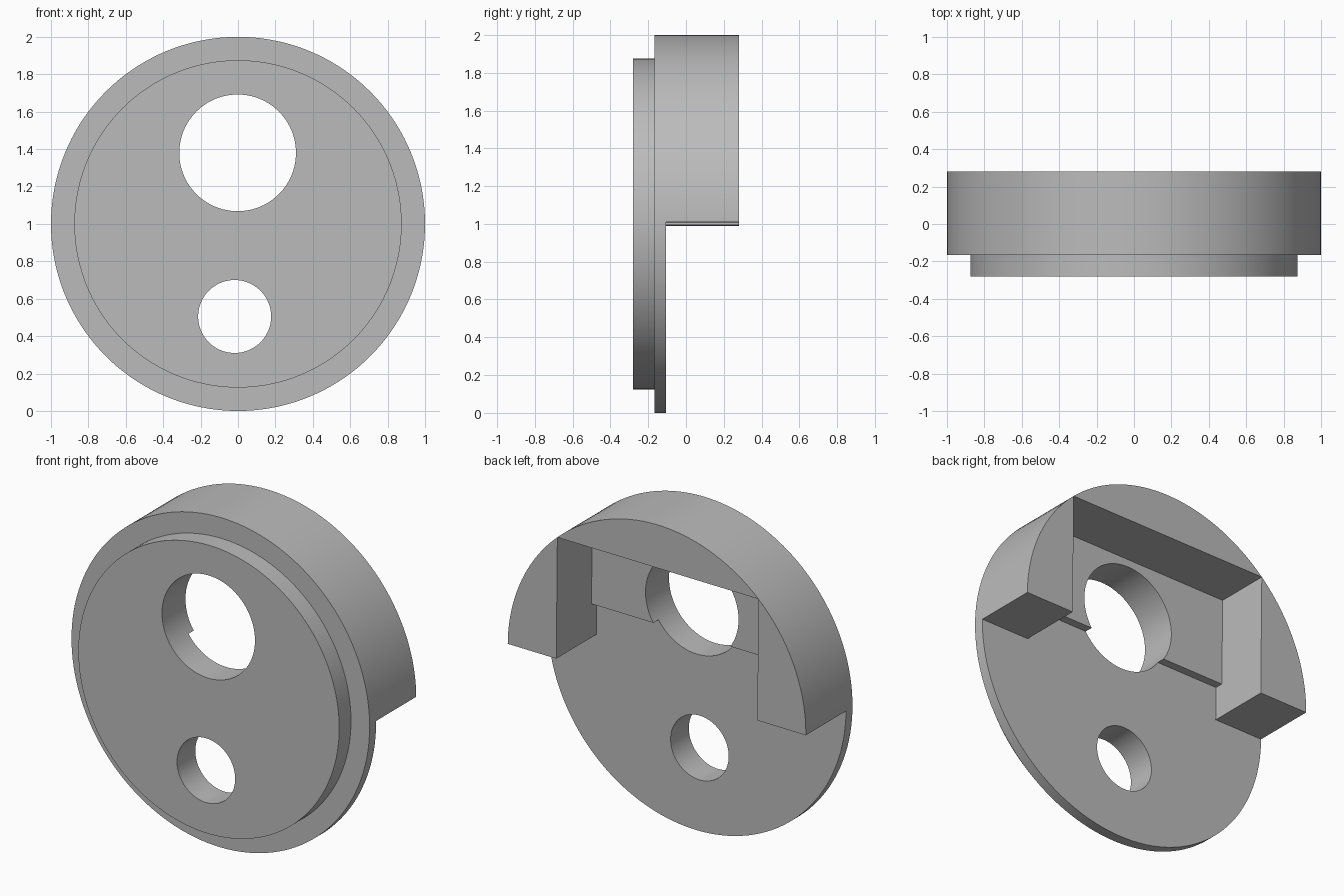
import bpy, bmesh, math
from mathutils import Matrix, Vector

if "Cube" in bpy.data.objects:
    bpy.data.objects.remove(bpy.data.objects["Cube"])

FRONT, STEP, PLATE, FLOOR, BACK = -0.28, -0.167, -0.105, -0.055, 0.28
TILT = Matrix.Rotation(-0.01, 4, 'Y')      # the rear cut sits very slightly turned
CENTRE = Matrix.Translation((0, 0, 1))

grey = bpy.data.materials.new("plain grey")
grey.use_nodes = True
colour = (0.5, 0.5, 0.5, 1)
grey.diffuse_color = colour
grey.node_tree.nodes["Principled BSDF"].inputs["Base Color"].default_value = colour


def make_object(name, bm):
    bmesh.ops.recalc_face_normals(bm, faces=bm.faces)
    mesh = bpy.data.meshes.new(name)
    bm.to_mesh(mesh)
    bm.free()
    mesh.materials.append(grey)
    ob = bpy.data.objects.new(name, mesh)
    bpy.context.collection.objects.link(ob)
    return ob


def lathe(name, profile, steps=144):
    """Turn (radius, y) points around the y axis through the disc centre."""
    bm = bmesh.new()
    verts = [bm.verts.new((r, y, 0)) for r, y in profile]
    edges = [bm.edges.new(pair) for pair in zip(verts, verts[1:])]
    bmesh.ops.spin(bm, geom=verts + edges, axis=(0, 1, 0), cent=(0, 0, 0),
                   angle=2 * math.pi, steps=steps, use_duplicate=False)
    bmesh.ops.remove_doubles(bm, verts=bm.verts, dist=1e-5)
    bm.transform(CENTRE)
    return make_object(name, bm)


def prism(name, outline, y0, y1, matrix):
    """Extrude an (x, z) outline from y0 to y1."""
    bm = bmesh.new()
    face = bm.faces.new([bm.verts.new((x, y0, z)) for x, z in outline])
    new = bmesh.ops.extrude_face_region(bm, geom=[face])["geom"]
    bmesh.ops.translate(bm, vec=Vector((0, y1 - y0, 0)),
                        verts=[v for v in new if isinstance(v, bmesh.types.BMVert)])
    bm.transform(matrix)
    return make_object(name, bm)


def circle(radius, sides=96):
    return [(radius * math.cos(2 * math.pi * i / sides),
             radius * math.sin(2 * math.pi * i / sides)) for i in range(sides)]


def cut(body, cutter):
    cutter.hide_render = True
    mod = body.modifiers.new("cut", 'BOOLEAN')
    mod.operation, mod.solver, mod.object = 'DIFFERENCE', 'EXACT', cutter
    bpy.context.view_layer.objects.active = body
    bpy.ops.object.modifier_apply(modifier=mod.name)
    bpy.data.objects.remove(cutter)


# Stepped disc with a raised front face
body = lathe("stepped_disc", [(0, FRONT), (0.875, FRONT), (0.875, STEP),
                              (1, STEP), (1, BACK), (0, BACK)])

# Lower half cut down to a thin plate, with a shallow rise into the pocket
W, LEDGE, TOP = 0.6745, 0.205, 0.738
half = [(1.2, -1.2), (1.2, 0), (W, 0), (W, LEDGE)]
outline = half + [(-x, z) for x, z in reversed(half)]
cut(body, prism("lower_cutter", outline, PLATE, 0.5, CENTRE @ TILT))

# Rectangular pocket behind the large hole
pocket = [(W, 0.1), (W, TOP), (-W, TOP), (-W, 0.1)]
cut(body, prism("pocket_cutter", pocket, FLOOR, 0.5, CENTRE @ TILT))

# Two round through holes
for name, x, z, radius in (("large_hole", -0.002, 1.38, 0.312),
                           ("small_hole", -0.018, 0.505, 0.195)):
    cut(body, prism(name, circle(radius), -0.5, 0.5, Matrix.Translation((x, 0, z))))

# Smooth round walls, crisp edges
bpy.ops.object.select_all(action='DESELECT')
body.select_set(True)
bpy.context.view_layer.objects.active = body
bpy.ops.object.shade_smooth_by_angle(angle=math.radians(30))
